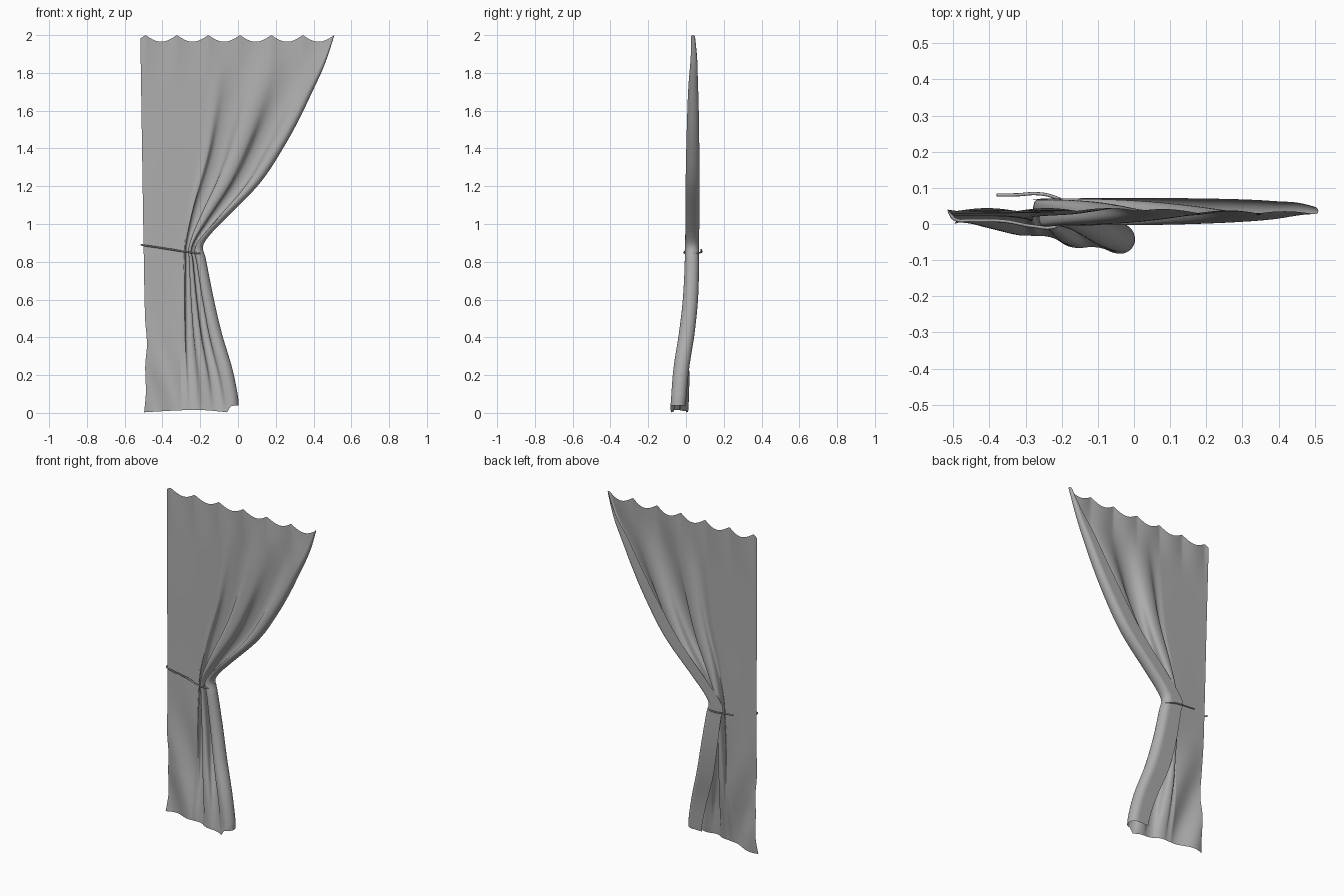
import bpy, bmesh
from math import sin, cos, pi

if "Cube" in bpy.data.objects:
    bpy.data.objects.remove(bpy.data.objects["Cube"])


def curve(keys):
    """Smooth (Catmull-Rom) function of height through (z, value) keys."""
    def f(z):
        i = 0
        while i < len(keys) - 2 and z > keys[i + 1][0]:
            i += 1
        z0, a = keys[i]
        z1, b = keys[i + 1]

        def slope(k):
            lo, hi = keys[max(k - 1, 0)], keys[min(k + 1, len(keys) - 1)]
            return (hi[1] - lo[1]) / (hi[0] - lo[0])
        t = (z - z0) / (z1 - z0)
        h = z1 - z0
        m0, m1 = slope(i) * h, slope(i + 1) * h
        return (a + m0 * t + (3 * (b - a) - 2 * m0 - m1) * t * t
                + (2 * (a - b) + m0 + m1) * t ** 3)
    return f


def smooth(t):
    t = min(max(t, 0), 1)
    return t * t * (3 - 2 * t)


# Profiles by height: outer edges, pleat start, depth, fold radius, return
left = curve([(0, -.497), (.1, -.488), (.25, -.491), (.36, -.482), (.5, -.492),
              (.9, -.50), (1.4, -.508), (2, -.517)])
right = curve([(0, .003), (.05, 0), (.2, -.03), (.4, -.088), (.6, -.133), (.8, -.172),
               (.86, -.186), (.92, -.15), (1, -.075), (1.2, .115), (1.4, .245),
               (1.6, .35), (1.8, .435), (2, .51)])
pleat = curve([(0, -.30), (.4, -.30), (.85, -.285), (1.1, -.26), (1.4, -.2), (2, -.15)])
flat_y = curve([(0, 0), (.4, .01), (.85, .022), (1.4, .03), (2, .04)])
fold_y = curve([(0, -.042), (.2, -.025), (.4, .005), (.6, .025), (.85, .032),
                (1.4, .036), (2, .04)])
radius = curve([(0, .04), (.3, .042), (.6, .04), (.86, .037), (1.2, .037), (1.6, .03),
                (1.85, .02), (2, .01)])
back = curve([(0, .07), (.4, .09), (.86, .08), (1.2, .09), (1.6, .06), (2, .003)])
tight = curve([(0, .1), (.3, .4), (.86, .75), (1.2, .5), (1.6, .1), (2, 0)])
depth = curve([(0, .15), (.3, .5), (.6, .8), (.86, 1), (1.2, .9), (1.6, .6), (2, .1)])


def cloth(u, z):
    L, R, P, r = left(z), right(z), pleat(z), radius(z)
    fy, cy, d = flat_y(z), fold_y(z), depth(z)
    low = smooth((.9 - z) / .9)
    if u < .25:                                   # flat hanging part
        t = u / .25
        x = L + (P - L) * t
        y = fy + .015 * low * sin(5 * t + 9 * z) + (cy - fy) * .4 * smooth(t)
    elif u < .85:                                 # gathered pleats
        t = (u - .25) / .6
        k = (R - r - P) / (4 * pi)
        ph = 4 * pi * t
        e = smooth(t * 5)
        x = P + k * ph + k * tight(z) * sin(2 * ph) * e
        y0 = fy + .015 * low * sin(5 + 9 * z) + (cy - fy) * .4
        y = y0 + (cy - y0) * smooth(t * 2) - r * e * (d * cos(ph) + (1 - d) * smooth(t))
    else:                                         # outer edge rolled back
        t = (u - .85) / .15
        a = min(t / .6, 1) * pi
        x = R - r + r * sin(a) - back(z) * max(t - .6, 0) / .4
        y = cy - r * cos(a)
    return x, y


# Shared grey cloth colour
grey = bpy.data.materials.new("grey_cloth")
grey.diffuse_color = (.42, .42, .42, 1)
grey.use_nodes = True
grey.node_tree.nodes["Principled BSDF"].inputs["Base Color"].default_value = grey.diffuse_color

# Curtain sheet
NU, NV = 180, 110
bm = bmesh.new()
rows = []
for j in range(NV + 1):
    v = j / NV
    row = []
    for i in range(NU + 1):
        u = i / NU
        x, y = cloth(u, 2 * v)
        bottom = .003 + .013 * sin(pi * min(u / .8, 1)) + .035 * smooth((u - .8) / .06)
        wave = abs(sin(pi * 6 * (x + .49) / 1.0))
        top = 2 - .035 * wave * smooth((v - .8) / .2)
        y += .008 * (wave - .5) * smooth((v - .85) / .15)
        row.append(bm.verts.new((x, y, bottom + v * (top - bottom))))
    rows.append(row)
for a, b in zip(rows, rows[1:]):
    for i in range(NU):
        bm.faces.new((a[i], a[i + 1], b[i + 1], b[i]))
me = bpy.data.meshes.new("curtain")
bm.to_mesh(me)
bm.free()
me.shade_smooth()
me.materials.append(grey)
bpy.context.collection.objects.link(bpy.data.objects.new("curtain", me))

# Tie-back cord around the gathers
pts = [(-.512, .036, .89), (-.497, .014, .887), (-.45, .01, .88), (-.36, .008, .866),
       (-.28, -.006, .853), (-.22, -.008, .846), (-.195, .008, .844), (-.184, .032, .845),
       (-.195, .06, .846), (-.225, .076, .849), (-.27, .084, .853), (-.32, .081, .858),
       (-.38, .08, .864)]
cu = bpy.data.curves.new("tie_cord", 'CURVE')
cu.dimensions = '3D'
cu.bevel_depth = .0045
cu.bevel_resolution = 2
cu.use_fill_caps = True
cu.resolution_u = 6
sp = cu.splines.new('BEZIER')
sp.bezier_points.add(len(pts) - 1)
for p, co in zip(sp.bezier_points, pts):
    p.co = co
    p.handle_left_type = p.handle_right_type = 'AUTO'
cu.materials.append(grey)
bpy.context.collection.objects.link(bpy.data.objects.new("tie_cord", cu))
